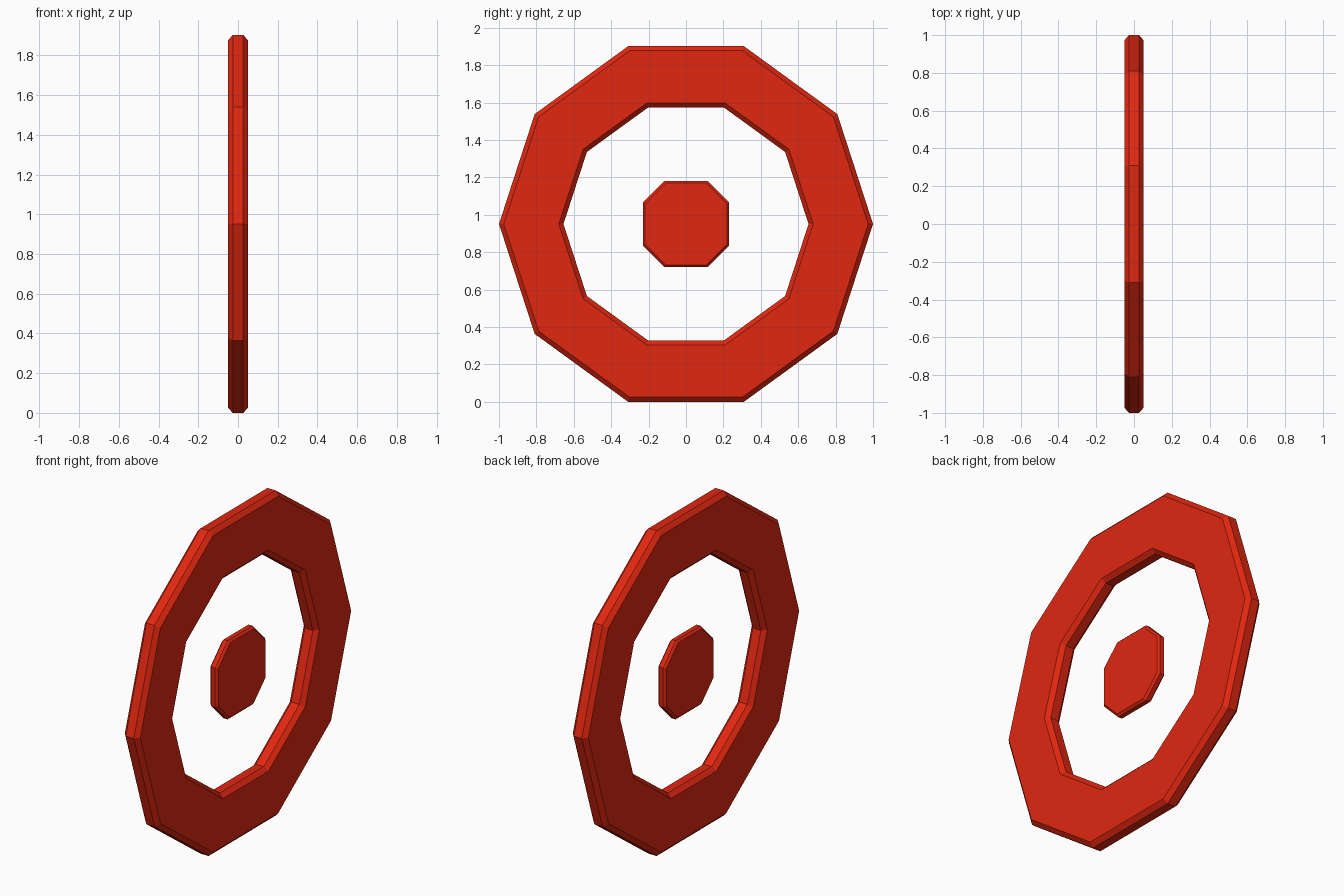
import bpy, bmesh
from math import sin, cos, pi

if "Cube" in bpy.data.objects:
    bpy.data.objects.remove(bpy.data.objects["Cube"])

CENTRE_Z = sin(2 * pi / 5)   # decagon of radius 1 resting on a flat side

red = bpy.data.materials.new("red")
red.diffuse_color = (0.75, 0.02, 0.005, 1)
red.use_nodes = True
red.node_tree.nodes["Principled BSDF"].inputs["Base Color"].default_value = red.diffuse_color


def finish(name, bm):
    bmesh.ops.recalc_face_normals(bm, faces=bm.faces)
    mesh = bpy.data.meshes.new(name)
    bm.to_mesh(mesh)
    bm.free()
    mesh.materials.append(red)
    obj = bpy.data.objects.new(name, mesh)
    obj.location.z = CENTRE_Z
    bpy.context.collection.objects.link(obj)


def bridge(bm, a, b):
    for i in range(len(a)):
        j = (i + 1) % len(a)
        bm.faces.new((a[i], a[j], b[j], b[i]))


# Ten-sided ring: chamfered (x, radius) section swept around the x axis
section = [(-0.026, 1), (0.026, 1), (0.05, 0.974), (0.05, 0.68),
           (0.026, 0.655), (-0.026, 0.655), (-0.05, 0.68), (-0.05, 0.974)]
bm = bmesh.new()
rows = [[bm.verts.new((x, r * cos(k * pi / 5), r * sin(k * pi / 5)))
         for x, r in section] for k in range(10)]
for k in range(10):
    bridge(bm, rows[k], rows[(k + 1) % 10])
finish("outer_ring", bm)

# Central plate: square with cut corners and chamfered rims
bm = bmesh.new()
outline = [(2, 1), (1, 2), (-1, 2), (-2, 1), (-2, -1), (-1, -2), (1, -2), (2, -1)]
loops = [[bm.verts.new((x, s * a, s * b)) for a, b in outline]
         for x, s in ((-0.025, 0.109), (-0.013, 0.115), (0.013, 0.115), (0.025, 0.109))]
for a, b in zip(loops, loops[1:]):
    bridge(bm, a, b)
bm.faces.new(loops[0])
bm.faces.new(loops[-1])
finish("centre_plate", bm)
